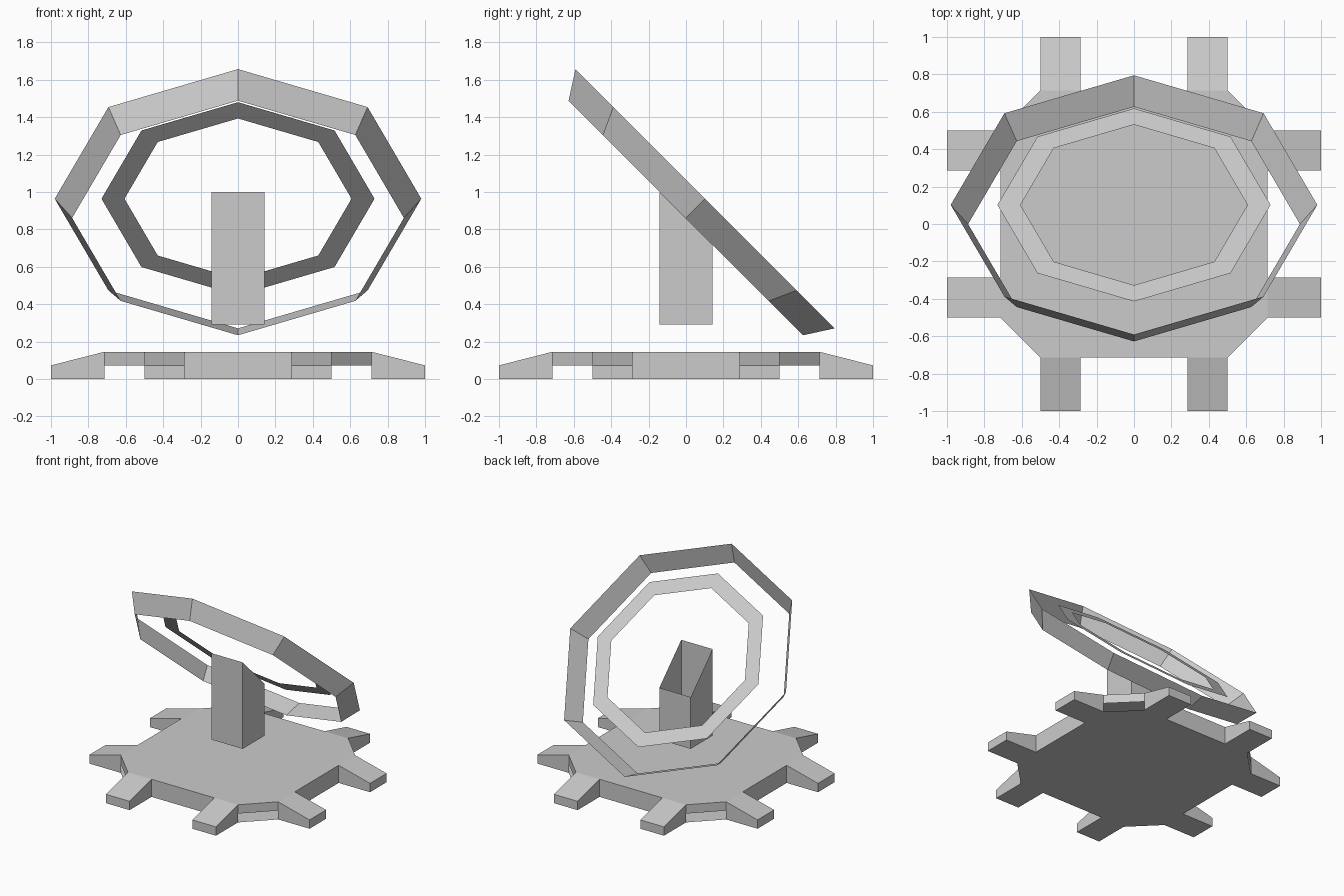
import bpy
import bmesh
from math import sin, cos, pi, radians
from mathutils import Vector, Matrix

cube = bpy.data.objects.get("Cube")
if cube:
    bpy.data.objects.remove(cube, do_unlink=True)

grey = bpy.data.materials.new("light grey metal")
grey.use_nodes = True
GREY = (0.6, 0.6, 0.6, 1)
grey.diffuse_color = GREY
grey.node_tree.nodes["Principled BSDF"].inputs["Base Color"].default_value = GREY


def add_object(name, polygons, recalc=False):
    """Make a flat-shaded object from a list of polygons."""
    bm = bmesh.new()
    for poly in polygons:
        bm.faces.new([bm.verts.new(p) for p in poly])
    bmesh.ops.remove_doubles(bm, verts=bm.verts, dist=0.0005)
    if recalc:
        bmesh.ops.recalc_face_normals(bm, faces=bm.faces)
    mesh = bpy.data.meshes.new(name)
    bm.to_mesh(mesh)
    bm.free()
    mesh.materials.append(grey)
    obj = bpy.data.objects.new(name, mesh)
    bpy.context.collection.objects.link(obj)
    return obj


# Base: hull with eight sloped feet and corners that are open underneath
IN, OUT, BODY, TIP = 0.285, 0.5, 0.715, 1.0
TOP, MID = 0.145, 0.0725


def at(points, z):
    return [(x, y, z) for x, y in points]


def wall(a, b, low, high_a, high_b):
    return [(*a, low), (*b, low), (*b, high_b), (*a, high_a)]


quarter = []
for s in (-1, 1):
    a, b = sorted((s * IN, s * OUT))
    quarter += [
        [(a, -TIP, MID), (b, -TIP, MID), (b, -BODY, TOP), (a, -BODY, TOP)],
        at([(a, -BODY), (b, -BODY), (b, -TIP), (a, -TIP)], 0),
        wall((a, -TIP), (b, -TIP), 0, MID, MID),
        wall((a, -BODY), (a, -TIP), 0, TOP, MID),
        wall((b, -TIP), (b, -BODY), 0, MID, TOP),
    ]
quarter.append(wall((-IN, -BODY), (IN, -BODY), 0, TOP, TOP))
quarter.append(wall((OUT, -BODY), (BODY, -OUT), MID, TOP, TOP))

base = []
outline = []
for i in range(4):
    turn = Matrix.Rotation(i * pi / 2, 3, 'Z')
    base += [[turn @ Vector(p) for p in poly] for poly in quarter]
    for x in (-OUT, -IN, IN, OUT):
        v = turn @ Vector((x, -BODY, 0))
        outline.append((v.x, v.y))
base += [at(outline, TOP), at(outline[::-1], 0)]
add_object("base_hull", base)

# Square mounting plate
add_object("mounting_plate",
           [at([(-IN, -IN), (IN, -IN), (IN, IN), (-IN, IN)], TOP + 0.001)])

# Post: open square tube with a slanted top
W, FOOT, HIGH, LOW = 0.1425, 0.29, 1.0, 0.715
corners = [(-W, -W, HIGH), (W, -W, HIGH), (W, W, LOW), (-W, W, LOW)]
post = []
for i in range(4):
    a, b = corners[i], corners[(i + 1) % 4]
    post.append(wall(a[:2], b[:2], FOOT, a[2], b[2]))
add_object("support_post", post)


# Tilted dish rings: each is a strip between two octagons
def octagon_ring(name, r_far, r_near, depth):
    def pt(i, r, z):
        return (r * cos(i * pi / 4), r * sin(i * pi / 4), z)
    strips = [[pt(i, r_near, -depth), pt(i + 1, r_near, -depth),
               pt(i + 1, r_far, 0), pt(i, r_far, 0)] for i in range(8)]
    ring = add_object(name, strips)
    ring.location = (0, 0.102, 0.9635)
    ring.rotation_euler = (radians(-45), 0, 0)
    return ring


octagon_ring("outer_ring", 0.98, 0.887, 0.145)
inner = octagon_ring("inner_ring", 0.607, 0.73, 0)
inner.data.flip_normals()
